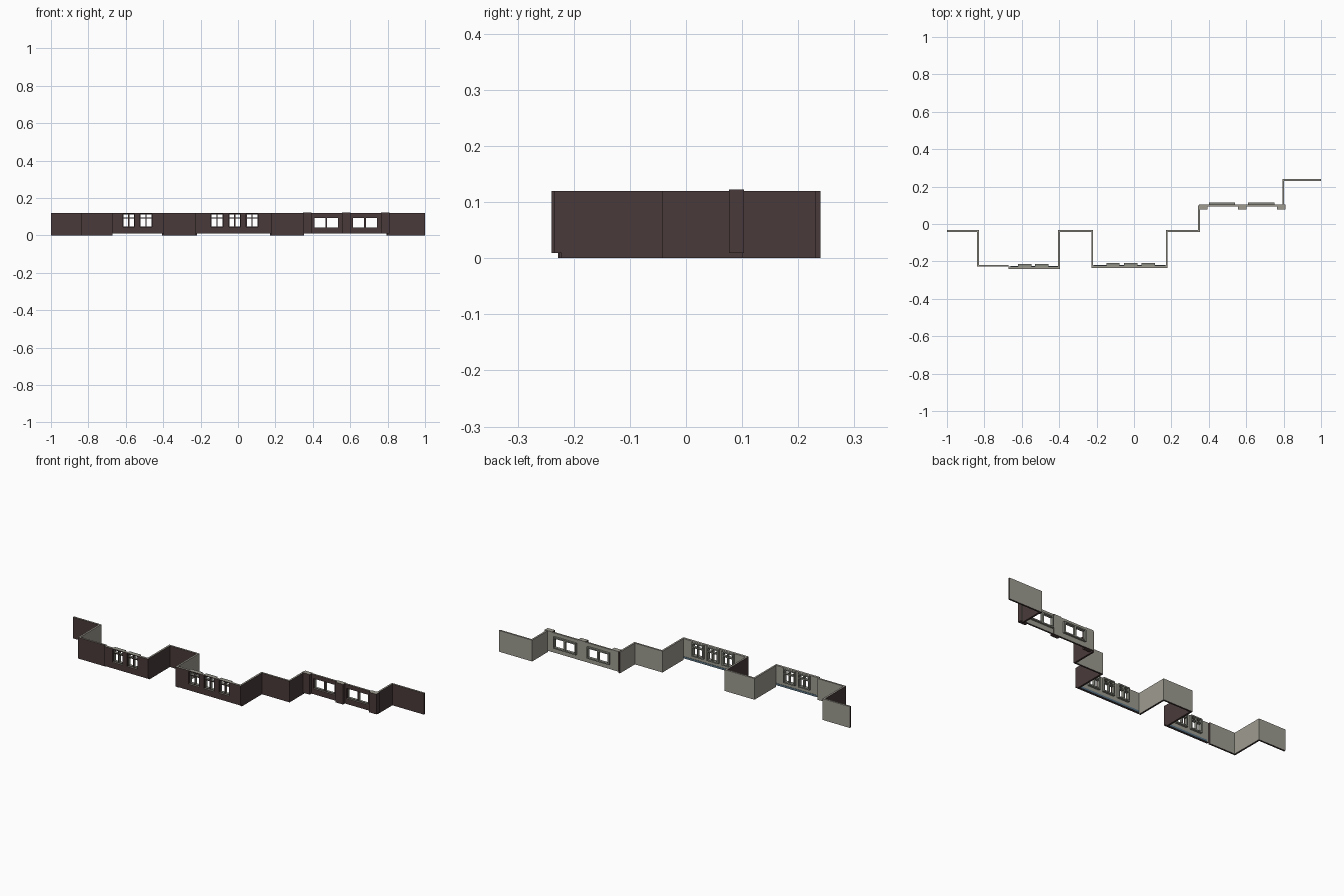
import bpy, bmesh
from mathutils import Vector

if "Cube" in bpy.data.objects:
    bpy.data.objects.remove(bpy.data.objects["Cube"])


def mat(name, rgb):
    m = bpy.data.materials.new(name)
    m.diffuse_color = (*rgb, 1)
    m.use_nodes = True
    m.node_tree.nodes["Principled BSDF"].inputs["Base Color"].default_value = m.diffuse_color
    return m


BROWN = mat("dark brown", (0.068, 0.042, 0.042))
GREY = mat("warm grey", (0.34, 0.33, 0.28))
FRAME = mat("frame grey", (0.25, 0.26, 0.22))
BLUE = mat("slate blue", (0.10, 0.17, 0.23))
H = 0.12      # wall height
T = 0.01      # wall thickness
BASE = 0.009  # underside of the bay walls


def finish(bm, name, mats, rule=None):
    bmesh.ops.recalc_face_normals(bm, faces=bm.faces)
    for f in bm.faces:
        f.material_index = rule(f) if rule else 0
    me = bpy.data.meshes.new(name)
    bm.to_mesh(me)
    bm.free()
    for m in mats:
        me.materials.append(m)
    ob = bpy.data.objects.new(name, me)
    bpy.context.collection.objects.link(ob)
    return ob


def add_box(bm, x0, x1, y0, y1, z0, z1):
    vs = bmesh.ops.create_cube(bm, size=1)["verts"]
    for v in vs:
        v.co = Vector((x0 if v.co.x < 0 else x1, y0 if v.co.y < 0 else y1,
                       z0 if v.co.z < 0 else z1))


def folded_wall(name, pts):
    """Thin wall along an outer line; the inner side lies to its left."""
    p = [Vector(q) for q in pts]
    n = []
    for a, b in zip(p, p[1:]):
        d = (b - a).normalized()
        n.append(Vector((-d.y, d.x)))
    inner = [p[0] + n[0] * T]
    inner += [p[i] + (n[i - 1] + n[i]) * T for i in range(1, len(p) - 1)]
    inner.append(p[-1] + n[-1] * T)
    bm = bmesh.new()
    rows = [[bm.verts.new((q.x, q.y, z)) for q in line]
            for line, z in ((p, 0), (p, H), (inner, H), (inner, 0))]
    colour = {}
    faces = []
    for r in range(4):
        a, b = rows[r], rows[(r + 1) % 4]
        for i in range(len(p) - 1):
            faces.append((bm.faces.new((a[i], a[i + 1], b[i + 1], b[i])), 0 if r in (0, 3) else 1))
    for i in (0, -1):
        faces.append((bm.faces.new([row[i] for row in rows]), 0))
    colour = {f: c for f, c in faces}
    finish(bm, name, [BROWN, GREY], lambda f: colour[f])


def bay_wall(name, x0, x1, y0, y1, windows, z0, z1):
    """Front panel with a row of open windows."""
    xs = sorted([x0, x1] + [x for w in windows for x in w])
    zs = [BASE, z0, z1, H]
    bm = bmesh.new()
    v = [[bm.verts.new((x, y0, z)) for z in zs] for x in xs]
    for i in range(len(xs) - 1):
        for k in range(3):
            if not (k == 1 and i % 2 == 1):
                bm.faces.new((v[i][k], v[i + 1][k], v[i + 1][k + 1], v[i][k + 1]))
    ext = bmesh.ops.extrude_face_region(bm, geom=bm.faces[:], use_keep_orig=True)
    for g in ext["geom"]:
        if isinstance(g, bmesh.types.BMVert):
            g.co.y = y1
    # grey inside and on top, brown outside and at the ends
    finish(bm, name, [BROWN, GREY],
           lambda f: 1 if f.normal.y > 0.5 or f.normal.z > 0.5 else 0)


def window_frame(name, x0, x1, y0, y1, z0, z1, mull, transom=None):
    """Open frame with a centre bar and an optional cross bar."""
    bm = bmesh.new()
    e, b = 0.004, 0.003
    c = (x0 + x1) / 2
    for a, d in ((x0 - e, x0 + b), (x1 - b, x1 + e), (c - mull, c + mull)):
        add_box(bm, a, d, y0, y1, z0 - e, z1 + e)
    bars = [(z0 - e, z0 + b), (z1 - b, z1 + e)]
    if transom:
        bars.append((transom - 0.003, transom + 0.003))
    for a, d in bars:
        add_box(bm, x0 - e, x1 + e, y0, y1, a, d)
    finish(bm, name, [BROWN, FRAME], lambda f: 0 if f.normal.y < -0.5 else 1)


def box(name, m, *dims):
    bm = bmesh.new()
    add_box(bm, *dims)
    return finish(bm, name, [m])


# plain zigzag walls between the bays
folded_wall("left_wall", [(-1, -.043), (-.84, -.043), (-.84, -.228), (-.67, -.228)])
folded_wall("left_recess_wall", [(-.395, -.226), (-.395, -.043), (-.228, -.043), (-.228, -.222)])
folded_wall("middle_recess_wall", [(.18, -.222), (.18, -.043), (.352, -.043), (.352, .1)])
folded_wall("right_wall", [(.803, .1), (.803, .23), (1, .23)])

# two front bays with tall cross-barred windows
for label, x0, x1, y, wins in (
        ("left", -.67, -.395, -.24, [(-.615, -.553), (-.524, -.46)]),
        ("middle", -.228, .18, -.234, [(-.144, -.081), (-.049, .014), (.044, .107)])):
    bay_wall(label + "_bay_wall", x0, x1, y, y + .013, wins, .044, .115)
    for i, (a, b) in enumerate(wins):
        window_frame(f"{label}_window_{i + 1}", a, b, y + .009, y + .026, .044, .115, .003, .093)
    box(label + "_bay_skirting", BLUE, x0 + .011, x1 - .011, y + .012, y + .0145, BASE, .02)

# right bay with two wide windows
wide = [(.406, .537), (.613, .747)]
bay_wall("right_bay_wall", .35, .803, .093, .103, wide, .04, .097)
for i, (a, b) in enumerate(wide):
    window_frame(f"right_window_{i + 1}", a, b, .1, .114, .04, .097, .005)

# pillars of the right bay
for i, x in enumerate((.348, .556, .764)):
    bm = bmesh.new()
    add_box(bm, x, x + .046, .077, .1035, BASE, .1225)
    finish(bm, f"pillar_{i + 1}", [BROWN, GREY],
           lambda f: 1 if f.normal.y > 0.5 or f.normal.z > 0.5 else 0)
